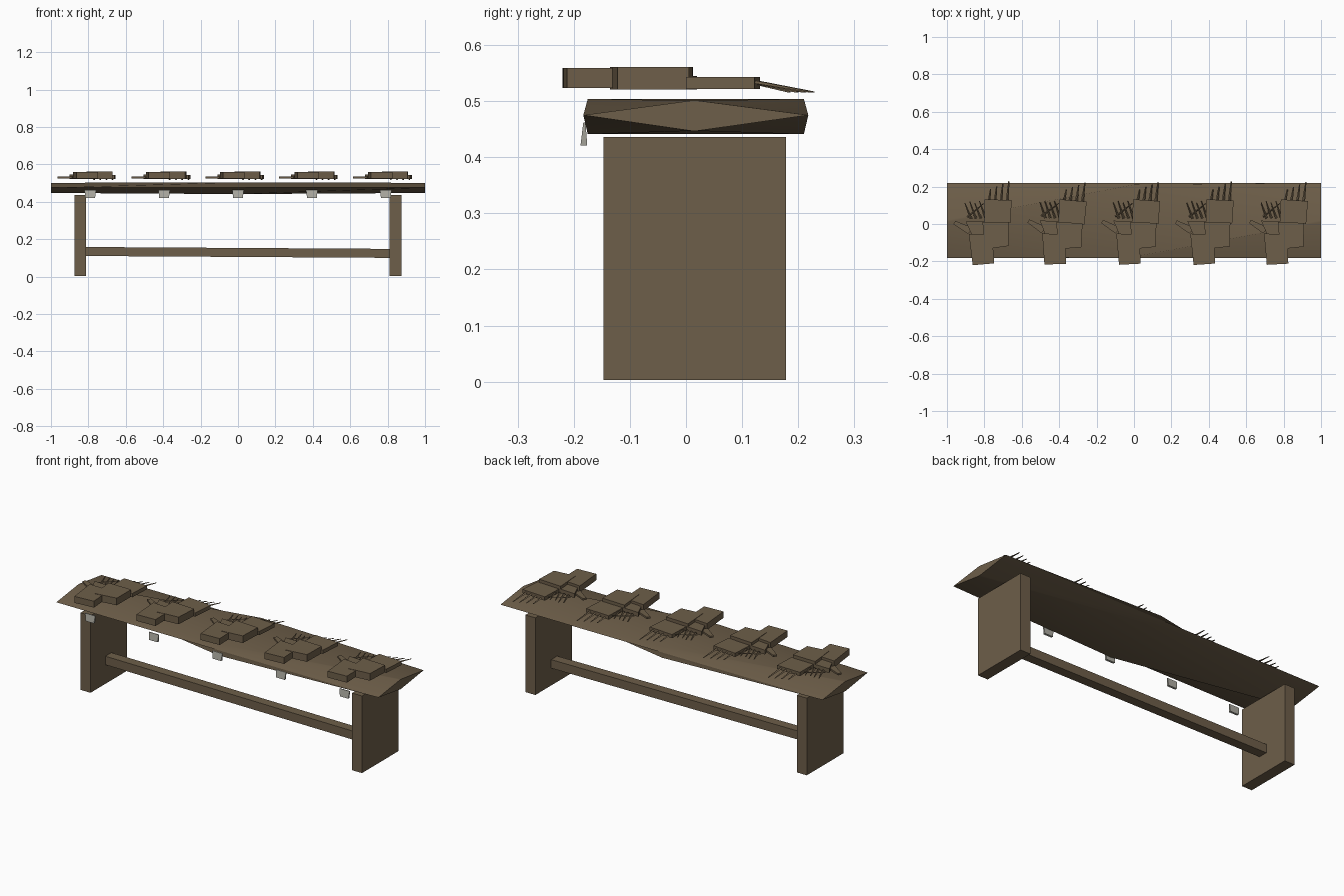
import bpy, bmesh, math
from mathutils import Vector

cube = bpy.data.objects.get("Cube")
if cube:
    bpy.data.objects.remove(cube, do_unlink=True)


def material(name, rgb):
    m = bpy.data.materials.new(name)
    m.use_nodes = True
    m.diffuse_color = (*rgb, 1)
    m.node_tree.nodes["Principled BSDF"].inputs["Base Color"].default_value = (*rgb, 1)
    return m


wood = material("brown wood", (0.155, 0.113, 0.067))
pale = material("pale grey", (0.42, 0.41, 0.36))


def loft_mesh(name, rings, mat):
    """Skin a row of matching rings and cap both ends."""
    bm = bmesh.new()
    loops = [[bm.verts.new(p) for p in ring] for ring in rings]
    n = len(loops[0])
    for a, b in zip(loops, loops[1:]):
        for i in range(n):
            j = (i + 1) % n
            bm.faces.new((a[i], a[j], b[j], b[i]))
    bm.faces.new(loops[0])
    bm.faces.new(loops[-1])
    bmesh.ops.recalc_face_normals(bm, faces=bm.faces)
    mesh = bpy.data.meshes.new(name)
    bm.to_mesh(mesh)
    bm.free()
    mesh.materials.append(mat)
    return mesh


def place(name, mesh, loc=(0, 0, 0), turn=0):
    ob = bpy.data.objects.new(name, mesh)
    ob.location = loc
    ob.rotation_euler.z = math.radians(turn)
    bpy.context.collection.objects.link(ob)
    return ob


def plate(name, outline, low, high):
    return loft_mesh(name, [[(x, y, z) for x, y in outline] for z in (low, high)], wood)


def spike(name, base, tip, width):
    """Tapered sliver with a triangular section."""
    base, tip = Vector(base), Vector(tip)
    side = (tip - base).cross(Vector((0, 0, 1))).normalized() * width
    up = Vector((0, 0, width * 0.7))
    rings = [[p + side * s, p - side * s, p + up * s] for p, s in ((base, 1), (tip, 0.35))]
    return loft_mesh(name, rings, wood)


# Seat slab: full section in the middle, closing to a diamond at each end
def seat_ring(x, front, back, low, high):
    return [(x, -0.183, 0.475), (x, front, high), (x, back, high),
            (x, 0.218, 0.475), (x, back, low), (x, front, low)]


end = (0.01, 0.02, 0.447, 0.501)
seat = place("seat", loft_mesh("seat", [seat_ring(-1, *end),
                                        seat_ring(0, -0.175, 0.21, 0.441, 0.504),
                                        seat_ring(1, *end)], wood))
bpy.context.view_layer.objects.active = seat
seat.select_set(True)
bpy.ops.object.shade_smooth_by_angle(angle=math.radians(25))

# Legs
leg = plate("leg", [(-0.031, -0.147), (0.031, -0.147), (0.031, 0.178), (-0.031, 0.178)], 0.003, 0.436)
for name, x in (("right_leg", -0.844), ("left_leg", 0.842)):
    place(name, leg, (x, 0, 0))

# Stretcher, slightly lower towards one side
place("stretcher", loft_mesh("stretcher", [
    [(x, -0.015, z), (x, 0.038, z), (x, 0.038, z + 0.048), (x, -0.015, z + 0.048)]
    for x, z in ((-0.82, 0.11), (0.82, 0.1))], wood))

# Carved hand pieces, shared by every hand
pieces = {
    "forearm": plate("forearm", [(-0.07, -0.218), (0.045, -0.212), (0.04, -0.06), (-0.085, -0.05)], 0.523, 0.559),
    "palm": plate("palm", [(0.0, -0.135), (0.125, -0.122), (0.13, 0.005), (-0.01, 0.012)], 0.521, 0.561),
    "palm_heel": plate("palm_heel", [(-0.055, -0.09), (0.0, -0.09), (0.0, 0.012), (-0.1, 0.018)], 0.521, 0.545),
    "knuckles": plate("knuckles", [(0.0, 0.005), (0.14, 0.0), (0.15, 0.122), (0.005, 0.132)], 0.522, 0.543),
    "thumb": plate("thumb", [(-0.09, -0.05), (-0.06, -0.02), (-0.155, 0.022), (-0.165, 0.005)], 0.524, 0.534),
}
for i in range(4):
    x = 0.025 + 0.033 * i
    pieces[f"finger_{i + 1}"] = spike("finger", (x, 0.1, 0.535), (x + 0.015, 0.185 + 0.013 * i, 0.515), 0.009)
    x = -0.1 + 0.026 * i
    pieces[f"splinter_{i + 1}"] = spike("splinter", (x + 0.03, 0.03, 0.533),
                                        (x, 0.115 + 0.008 * (i % 2), 0.53), 0.007)
pieces["cross_splinter"] = spike("cross_splinter", (-0.09, 0.04, 0.53), (0.0, 0.11, 0.535), 0.006)

# Small tags hanging under the front edge
tag = loft_mesh("tag", [[(-w, y - t, z), (w, y - t, z), (w, y + t, z), (-w, y + t, z)]
                        for w, y, t, z in ((0.031, -0.181, 0.002, 0.462), (0.026, -0.182, 0.006, 0.421))], pale)

# Five hands and tags along the seat
for n, (x, turn) in enumerate(zip((-0.8, -0.405, -0.01, 0.385, 0.78), (2, -1, 0, 1, 0)), 1):
    for name, mesh in pieces.items():
        place(f"hand_{n}_{name}", mesh, (x, 0, 0), turn)
    place(f"tag_{n}", tag, (-0.79 + 0.395 * (n - 1), 0, 0))
